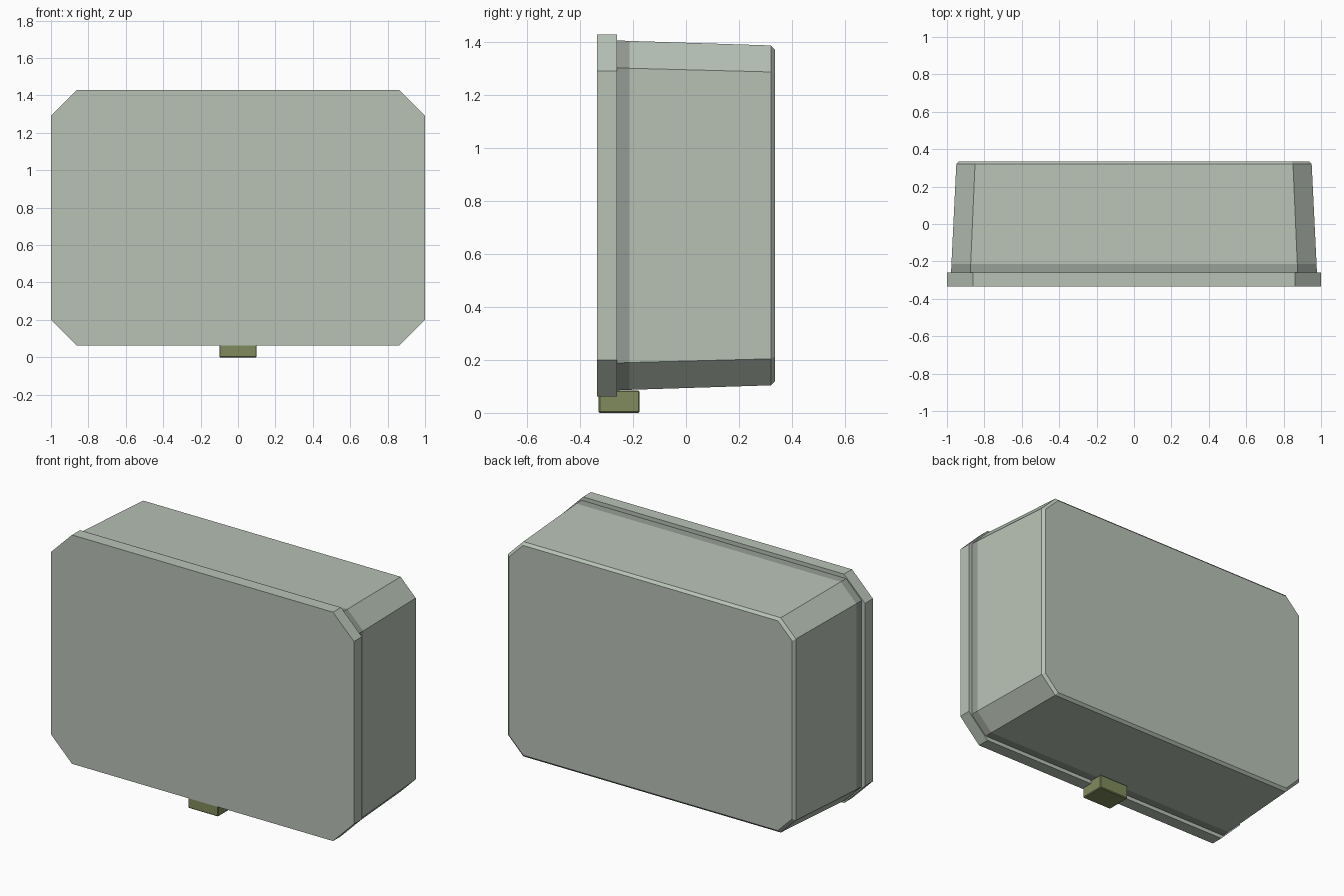
import bpy
import bmesh

cube = bpy.data.objects.get("Cube")
if cube:
    bpy.data.objects.remove(cube, do_unlink=True)

MID_Z = 0.745  # height of the case centre


def make_material(name, rgb):
    mat = bpy.data.materials.new(name)
    mat.use_nodes = True
    color = (*rgb, 1)
    mat.diffuse_color = color
    mat.node_tree.nodes["Principled BSDF"].inputs["Base Color"].default_value = color
    return mat


shell_grey = make_material("pale grey green", (0.48, 0.54, 0.47))
seam_grey = make_material("dark seam grey", (0.30, 0.33, 0.30))
latch_green = make_material("olive green", (0.22, 0.26, 0.11))


def octagon(y, half_w, half_h, cut):
    """Rectangle with cut corners, standing in the xz plane."""
    quarter = [(half_w, half_h - cut), (half_w - cut, half_h)]
    top = quarter + [(-x, z) for x, z in reversed(quarter)]
    ring = top + [(-x, -z) for x, z in top]
    return [(x, y, z + MID_Z) for x, z in ring]


def add_object(name, bm, materials):
    bmesh.ops.recalc_face_normals(bm, faces=bm.faces)
    mesh = bpy.data.meshes.new(name)
    bm.to_mesh(mesh)
    bm.free()
    for mat in materials:
        mesh.materials.append(mat)
    obj = bpy.data.objects.new(name, mesh)
    bpy.context.collection.objects.link(obj)
    return obj


def loft(name, sections, materials, seam=None):
    """Skin a row of octagons; the strip with index seam gets the second material."""
    bm = bmesh.new()
    rings = [[bm.verts.new(p) for p in octagon(*s)] for s in sections]
    for i, (a, b) in enumerate(zip(rings, rings[1:])):
        for k in range(len(a)):
            n = (k + 1) % len(a)
            face = bm.faces.new((a[k], a[n], b[n], b[k]))
            face.material_index = int(i == seam)
    bm.faces.new(rings[0])
    bm.faces.new(rings[-1])
    return add_object(name, bm, materials)


# Lid: flat plate with cut corners
loft("lid", [(-0.335, 1.0, 0.683, 0.138), (-0.26, 1.0, 0.683, 0.138)], [shell_grey])

# Body: tapered tub with a dark seam by the lid and a softened back edge
loft("body", [
    (-0.26, 0.978, 0.66, 0.103),
    (-0.213, 0.976, 0.658, 0.103),
    (0.32, 0.95, 0.641, 0.1),
    (0.335, 0.935, 0.626, 0.094),
], [shell_grey, seam_grey], seam=0)

# Latch: small block under the seam
bm = bmesh.new()
bmesh.ops.create_cube(bm, size=1)
bmesh.ops.scale(bm, vec=(0.2, 0.155, 0.085), verts=bm.verts)
bmesh.ops.translate(bm, vec=(0, -0.2525, 0.0425), verts=bm.verts)
bmesh.ops.bevel(bm, geom=bm.edges[:], offset=0.005, segments=1, affect='EDGES')
add_object("latch", bm, [latch_green])
